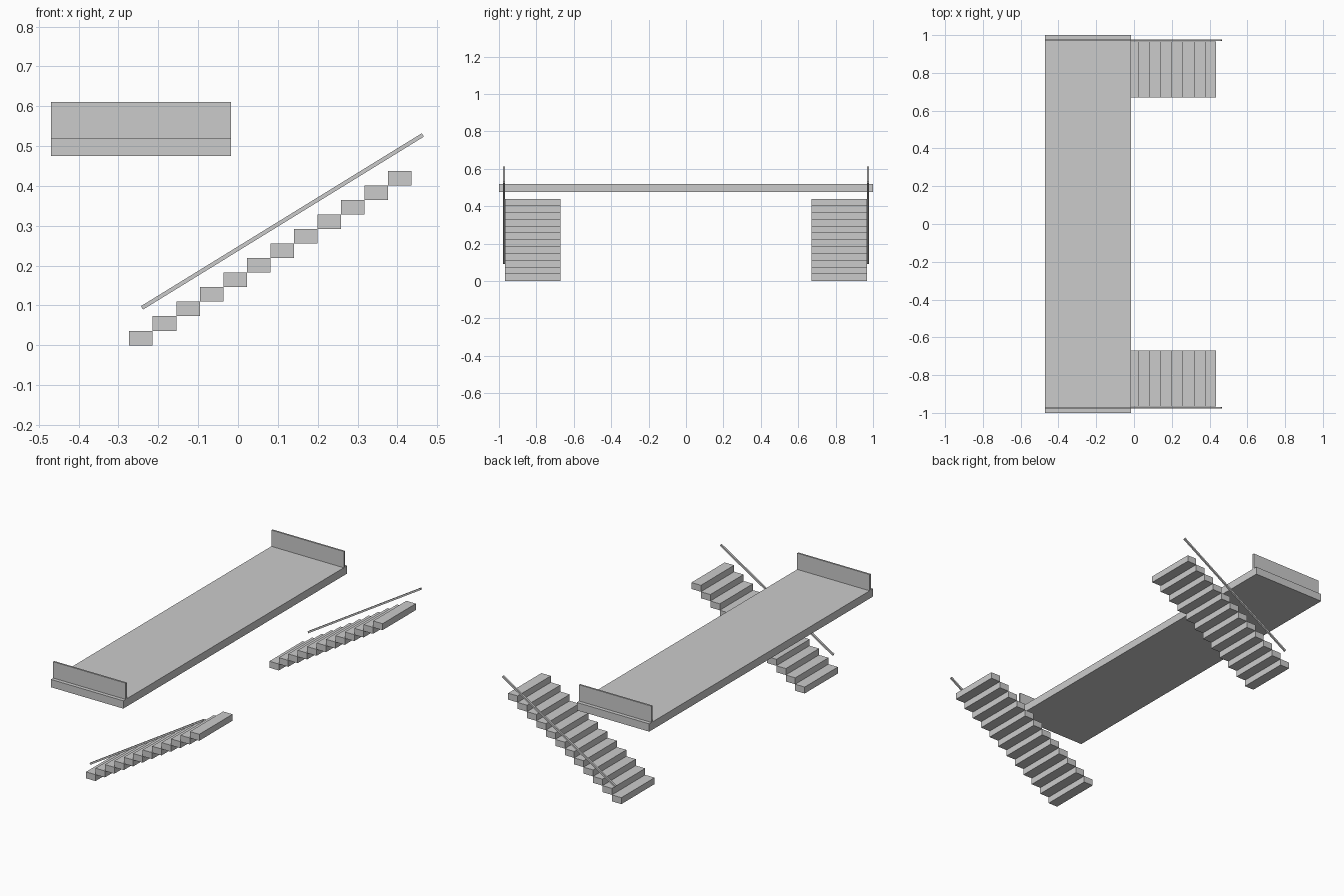
import bpy, bmesh, math
from mathutils import Matrix, Vector

if "Cube" in bpy.data.objects:
    bpy.data.objects.remove(bpy.data.objects["Cube"])


def add_boxes(name, boxes):
    """One object from boxes given as (min corner, max corner)."""
    bm = bmesh.new()
    for lo, hi in boxes:
        lo, hi = Vector(lo), Vector(hi)
        m = Matrix.Translation((lo + hi) / 2) @ Matrix.Diagonal((*(hi - lo), 1))
        bmesh.ops.create_cube(bm, size=1, matrix=m)
    mesh = bpy.data.meshes.new(name)
    bm.to_mesh(mesh)
    bm.free()
    obj = bpy.data.objects.new(name, mesh)
    bpy.context.collection.objects.link(obj)
    return obj


STEPS, RUN, RISE = 12, 0.059, 0.0365
X0, X1 = -0.47, -0.017      # deck extent in x
DECK_Z0, DECK_Z1 = 0.475, 0.519

# Long raised deck
add_boxes("deck", [((X0, -1, DECK_Z0), (X1, 1, DECK_Z1))])

for side, label in ((-1, "front"), (1, "back")):
    def ys(a, b):
        return sorted((side * a, side * b))

    # Low guard panel set just in from the end of the deck
    y0, y1 = ys(0.969, 0.979)
    add_boxes(label + "_guard_panel", [((X0, y0, DECK_Z1), (X1, y1, 0.611))])

    # Flight of floating steps
    s0, s1 = ys(0.67, 0.967)
    steps = []
    for i in range(STEPS):
        x, z = -0.273 + i * RUN, i * RISE
        steps.append(((x, s0, z), (x + RUN, s1, z + RISE)))
    add_boxes(label + "_steps", steps)

    # Sloping handrail along the outer edge of the flight
    a, b = Vector((-0.241, 0, 0.094)), Vector((0.464, 0, 0.528))
    d = b - a
    rail = add_boxes(label + "_handrail",
                     [((-d.length / 2, -0.005, -0.005), (d.length / 2, 0.005, 0.005))])
    rail.location = (a + b) / 2 + Vector((0, side * 0.973, 0))
    rail.rotation_euler.y = -math.atan2(d.z, d.x)
